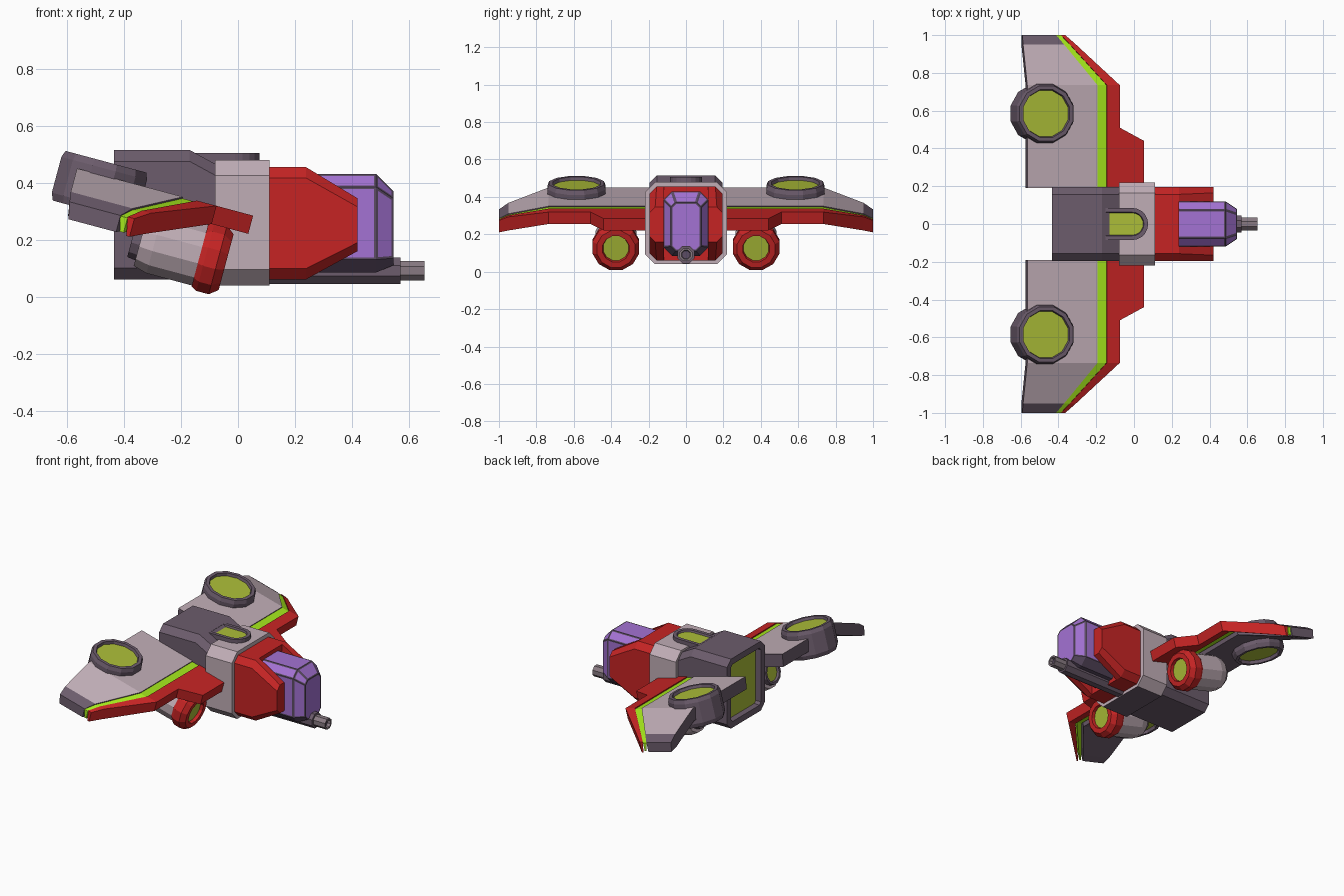
import bpy, bmesh, math
from mathutils import Vector

if "Cube" in bpy.data.objects:
    bpy.data.objects.remove(bpy.data.objects["Cube"])


def mat(name, rgb):
    m = bpy.data.materials.new(name)
    m.diffuse_color = [((c / 255 + 0.055) / 1.055) ** 2.4 for c in rgb] + [1]
    m.use_nodes = True
    m.node_tree.nodes["Principled BSDF"].inputs["Base Color"].default_value = m.diffuse_color
    return m


LIGHT = mat("pale_grey", (192, 173, 182))
DARK = mat("dark_mauve", (108, 92, 108))
RED = mat("red", (198, 36, 36))
LIME = mat("lime", (165, 232, 28))
OLIVE = mat("olive_glow", (172, 190, 56))
PURPLE = mat("purple_glass", (164, 114, 212))
FRAME = mat("window_frame", (92, 76, 100))
STEEL = mat("barrel_steel", (136, 122, 130))

TILT = math.radians(15)
C, S = math.cos(TILT), math.sin(TILT)
UP, FWD = Vector((S, 0, C)), Vector((C, 0, -S))


def wing_pt(u, y, v):
    """Wing frame: u runs forward and down, v is the wing's upward normal."""
    return Vector((-0.565, y, 0.45)) + FWD * u + UP * v


def skin(name, rings, mats, recess=(), mirror=False, edit=None):
    """Bridge rings, cap both ends; recess = (cap, rim, depth) pockets in 2nd material."""
    bm = bmesh.new()
    loops = [[bm.verts.new(p) for p in r] for r in rings]
    n = len(loops[0])
    for a, b in zip(loops, loops[1:]):
        for i in range(n):
            j = (i + 1) % n
            bm.faces.new((a[i], a[j], b[j], b[i]))
    caps = [bm.faces.new(loops[0]), bm.faces.new(loops[-1])]
    bmesh.ops.recalc_face_normals(bm, faces=bm.faces[:])
    for cap, rim, depth in recess:
        f = caps[cap]
        bmesh.ops.inset_region(bm, faces=[f], thickness=rim, use_even_offset=True)
        bmesh.ops.inset_region(bm, faces=[f], thickness=0.004, depth=-depth,
                               use_even_offset=True)
        f.material_index = 1
    if edit:
        edit(bm)
    me = bpy.data.meshes.new(name)
    bm.to_mesh(me)
    bm.free()
    for m in mats:
        me.materials.append(m)
    ob = bpy.data.objects.new(name, me)
    bpy.context.collection.objects.link(ob)
    if mirror:
        md = ob.modifiers.new("mirror", "MIRROR")
        md.use_axis = (False, True, False)
    return ob


def hull(stations):
    """Chamfered box sections along x: (x, half width, z low, z high, chamfer)."""
    return [[Vector((x, y, z)) for y, z in (
        (w, a + c), (w, b - c), (w - c, b), (c - w, b),
        (-w, b - c), (-w, a + c), (c - w, a), (w - c, a))]
        for x, w, a, b, c in stations]


def lathe(centre, axis, profile, sides=12):
    """Rings about an axis: profile of (distance, radius)."""
    side = Vector((0, 1, 0))
    up = axis.cross(side)
    ang = [(i + 0.5) * math.tau / sides for i in range(sides)]
    return [[centre + axis * d + (side * math.cos(t) + up * math.sin(t)) * r
             for t in ang] for d, r in profile]


def panel(stations):
    """Wing slab along y: (y, u back, u front, v top, v bottom)."""
    return [[wing_pt(a, y, t), wing_pt(b, y, t), wing_pt(b, y, l), wing_pt(a + 0.012, y, l)]
            for y, a, b, t, l in stations]


# Fuselage: rear hull with exhaust pocket, collar with dark belly
skin("rear_hull", hull([(-0.435, 0.195, 0.06, 0.515, 0.04),
                        (-0.17, 0.195, 0.06, 0.515, 0.04),
                        (-0.06, 0.195, 0.06, 0.455, 0.04)]),
     [DARK, OLIVE], recess=[(0, 0.04, 0.035)])


def belly(bm):
    for f in bm.faces:
        f.material_index = int(f.normal.z < -0.9)


skin("collar", hull([(-0.08, 0.22, 0.04, 0.48, 0.055),
                     (0.11, 0.22, 0.04, 0.48, 0.055)]), [LIGHT, DARK], edit=belly)

# Red nose block, with tapering cheeks either side of the cockpit
skin("red_nose", hull([(0.10, 0.195, 0.06, 0.455, 0.038),
                       (0.238, 0.195, 0.06, 0.455, 0.038)]), [RED])
skin("nose_cheek", [[Vector((x, y, z)) for y, z in (
    (0.118, a), (0.195 - c, a), (0.195, a + c), (0.195, b - c), (0.195 - c, b), (0.118, b))]
    for x, a, b, c in ((0.238, 0.06, 0.455, 0.038), (0.42, 0.16, 0.345, 0.03))],
    [RED], mirror=True)


# Cockpit: window panes inset in the large faces above the sill
def panes(bm):
    big = [f for f in bm.faces if f.calc_area() > 0.003
           and f.calc_center_median().z > 0.13 and f.calc_center_median().x > 0.25]
    bmesh.ops.inset_individual(bm, faces=big, thickness=0.008, depth=0.0,
                               use_even_offset=True)
    for f in big:
        f.material_index = 1


skin("cockpit", hull([(0.22, 0.12, 0.085, 0.43, 0.045),
                      (0.485, 0.12, 0.085, 0.43, 0.045),
                      (0.545, 0.08, 0.11, 0.37, 0.025)]), [FRAME, PURPLE], edit=panes)

# Nose gun
X = Vector((1, 0, 0))
skin("gun_housing", lathe(Vector((0, 0, 0.091)), X, [(0.10, 0.05), (0.57, 0.05)], 8), [DARK])
skin("gun_barrel", lathe(Vector((0, 0, 0.091)), X, [(0.56, 0.037), (0.655, 0.037)], 8),
     [STEEL, FRAME], recess=[(1, 0.01, 0.02)])

# Rounded roof hatch
arc = [math.radians(-90 + 180 * i / 10) for i in range(11)]
outline = [(-0.172, -0.085)] + [(-0.01 + 0.085 * math.cos(t), 0.085 * math.sin(t))
                                for t in arc] + [(-0.172, 0.085)]
skin("roof_hatch", [[Vector((x, y, z)) for x, y in outline] for z in (0.43, 0.505)],
     [DARK, OLIVE], recess=[(1, 0.022, 0.012)])


# Wings: pale top with dark underside, trailing edge and tip
def underside(bm):
    for f in bm.faces:
        f.material_index = int(f.normal.dot(UP) < 0.3 or f.calc_center_median().y > 0.95)


skin("wing", panel([(0.19, 0, 0.385, 0, -0.08), (0.735, 0, 0.385, 0, -0.08),
                    (0.95, 0, 0.225, -0.085, -0.165), (1.0, 0.005, 0.19, -0.12, -0.18)]),
     [LIGHT, DARK], mirror=True, edit=underside)
skin("wing_stripe", panel([(0.19, 0.385, 0.436, -0.006, -0.06),
                           (0.735, 0.385, 0.436, -0.006, -0.06),
                           (0.95, 0.225, 0.257, -0.091, -0.155),
                           (1.0, 0.19, 0.216, -0.122, -0.175)]), [LIME], mirror=True)
# Red leading edge with deeper inner block
skin("wing_leading_edge", panel([(0.19, 0.436, 0.64, 0, -0.066),
                                 (0.44, 0.436, 0.64, 0, -0.066),
                                 (0.51, 0.436, 0.507, 0, -0.066),
                                 (0.735, 0.436, 0.507, 0, -0.066),
                                 (0.95, 0.257, 0.29, -0.085, -0.16),
                                 (1.0, 0.216, 0.24, -0.118, -0.184)]), [RED], mirror=True)

# Lift fans through the wings, glowing above and below
skin("lift_fan", lathe(wing_pt(0.092, 0.585, 0), UP,
                       [(-0.131, 0.15), (-0.105, 0.161), (0.025, 0.161), (0.049, 0.152)]),
     [DARK, OLIVE], recess=[(0, 0.02, 0.02), (1, 0.02, 0.018)], mirror=True)

# Engine pods under the wings
POD = Vector((-0.09, 0.375, 0.134))
skin("pod_body", lathe(POD, FWD, [(-0.26, 0.10), (-0.21, 0.114), (-0.03, 0.114)]),
     [LIGHT], mirror=True)
skin("pod_intake", lathe(POD, FWD, [(-0.045, 0.118), (-0.025, 0.129), (0.02, 0.129),
                                    (0.05, 0.105)]),
     [RED, OLIVE], recess=[(1, 0.03, 0.02)], mirror=True)
skin("pod_nozzle", lathe(POD, FWD, [(-0.29, 0.075), (-0.25, 0.08)]),
     [DARK, OLIVE], recess=[(0, 0.015, 0.015)], mirror=True)
